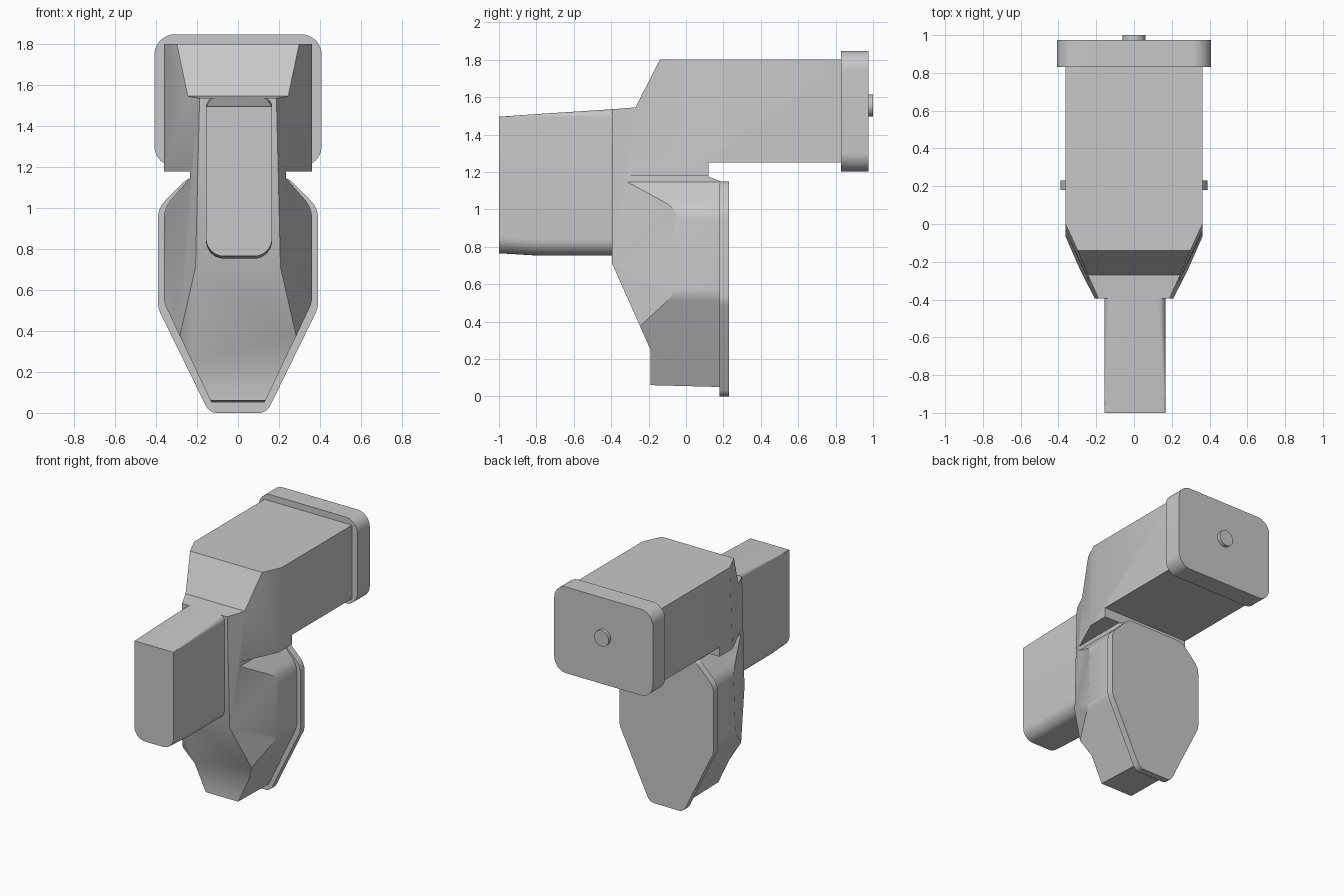
import bpy, bmesh, math
from mathutils import Vector

cube = bpy.data.objects.get("Cube")
if cube:
    bpy.data.objects.remove(cube, do_unlink=True)

grey = bpy.data.materials.new("light grey")
grey.use_nodes = True
grey.diffuse_color = (0.58, 0.58, 0.58, 1)
grey.node_tree.nodes["Principled BSDF"].inputs["Base Color"].default_value = grey.diffuse_color


def rounded(corners, steps=6):
    """Outline from (u, v, radius) corners; radius 0 keeps a sharp corner."""
    out = []
    for i, (u, v, r) in enumerate(corners):
        p = Vector((u, v))
        if r == 0:
            out.append(p)
            continue
        a = (Vector(corners[i - 1][:2]) - p).normalized()
        b = (Vector(corners[(i + 1) % len(corners)][:2]) - p).normalized()
        half = a.angle(b) / 2
        centre = p + (a + b).normalized() * (r / math.sin(half))
        start = p + a * (r / math.tan(half)) - centre
        end = p + b * (r / math.tan(half)) - centre
        for k in range(steps + 1):
            t = k / steps
            out.append(centre + start.lerp(end, t).normalized() * r)
    return out


def mirrored(corners):
    """Close a right-hand half outline (bottom to top) across x = 0."""
    return corners + [(-u, v, r) for u, v, r in reversed(corners)]


def loft(name, rings):
    """Solid skinned through matching rings of 3D points."""
    bm = bmesh.new()
    loops = [[bm.verts.new(p) for p in ring] for ring in rings]
    n = len(loops[0])
    bm.faces.new(loops[0])
    bm.faces.new(loops[-1])
    for lo, hi in zip(loops, loops[1:]):
        for i in range(n):
            j = (i + 1) % n
            bm.faces.new((lo[i], lo[j], hi[j], hi[i]))
    bmesh.ops.recalc_face_normals(bm, faces=bm.faces)
    mesh = bpy.data.meshes.new(name)
    bm.to_mesh(mesh)
    bm.free()
    mesh.materials.append(grey)
    obj = bpy.data.objects.new(name, mesh)
    bpy.context.collection.objects.link(obj)
    return obj


def along_y(name, outline, y0, y1):
    return loft(name, [[(p.x, y, p.y) for p in outline] for y in (y0, y1)])


def activate(obj):
    bpy.ops.object.select_all(action='DESELECT')
    obj.select_set(True)
    bpy.context.view_layer.objects.active = obj


def smooth(obj):
    activate(obj)
    bpy.ops.object.shade_smooth_by_angle(angle=math.radians(25))


def intersect(obj, cutter):
    cutter.hide_render = True
    mod = obj.modifiers.new("trim", 'BOOLEAN')
    mod.operation = 'INTERSECT'
    mod.solver = 'EXACT'
    mod.object = cutter
    activate(obj)
    bpy.ops.object.modifier_apply(modifier=mod.name)
    bpy.data.objects.remove(cutter, do_unlink=True)


# Main body: side profile trimmed by the front outline and the tapered plan
side = [(-0.19, 0.06), (0.185, 0.05), (0.185, 1.15), (0.12, 1.175), (0.12, 1.25),
        (0.84, 1.25), (0.84, 1.8), (-0.14, 1.8), (-0.27, 1.545), (-0.395, 1.535),
        (-0.395, 0.71), (-0.19, 0.25)]
body = loft("body", [[(x, y, z) for y, z in side] for x in (-0.6, 0.6)])

front = mirrored([(0.12, 0.03, 0.03), (0.362, 0.54, 0.15), (0.362, 1.0, 0.15),
                  (0.235, 1.145, 0), (0.235, 1.178, 0), (0.362, 1.178, 0), (0.362, 1.9, 0)])
intersect(body, along_y("front_cutter", rounded(front), -0.9, 1.1))


def plan_ring(z):
    nose = 0.222 - 0.024 * z
    shoulder = -0.4 + (0.5 - nose) / 0.46
    half = [(nose - 0.046, -0.5), (0.5, shoulder), (0.5, 1.2)]
    return [(x, y, z) for x, y in half] + [(-x, y, z) for x, y in reversed(half)]


intersect(body, loft("plan_cutter", [plan_ring(-0.2), plan_ring(2.0)]))
smooth(body)

# Flat back plate behind the lower body
plate = mirrored([(0.14, 0, 0.06), (0.39, 0.51, 0.12), (0.39, 1.0, 0.12), (0.24, 1.15, 0.08)])
smooth(along_y("back_plate", rounded(plate), 0.18, 0.23))

# Rounded end cap and its small round button
cap = mirrored([(0.408, 1.202, 0.1), (0.408, 1.847, 0.1)])
smooth(along_y("end_cap", rounded(cap, 8), 0.83, 0.975))

bpy.ops.mesh.primitive_cylinder_add(vertices=32, radius=0.06, depth=0.04,
                                    location=(0, 0.98, 1.555),
                                    rotation=(math.pi / 2, 0, 0))
button = bpy.context.object
button.name = "button"
button.data.materials.append(grey)
smooth(button)


# Front block: its upper edges round off towards the body
def block_ring(y, low, high, top_radius):
    outline = mirrored([(0.161, low, 0.085), (0.161, high, top_radius)])
    return [(p.x + 0.005, y, p.y) for p in rounded(outline)]


smooth(loft("front_block", [block_ring(-1.0, 0.765, 1.495, 0.001),
                            block_ring(-0.8, 0.753, 1.509, 0.013),
                            block_ring(-0.35, 0.753, 1.538, 0.042)]))
